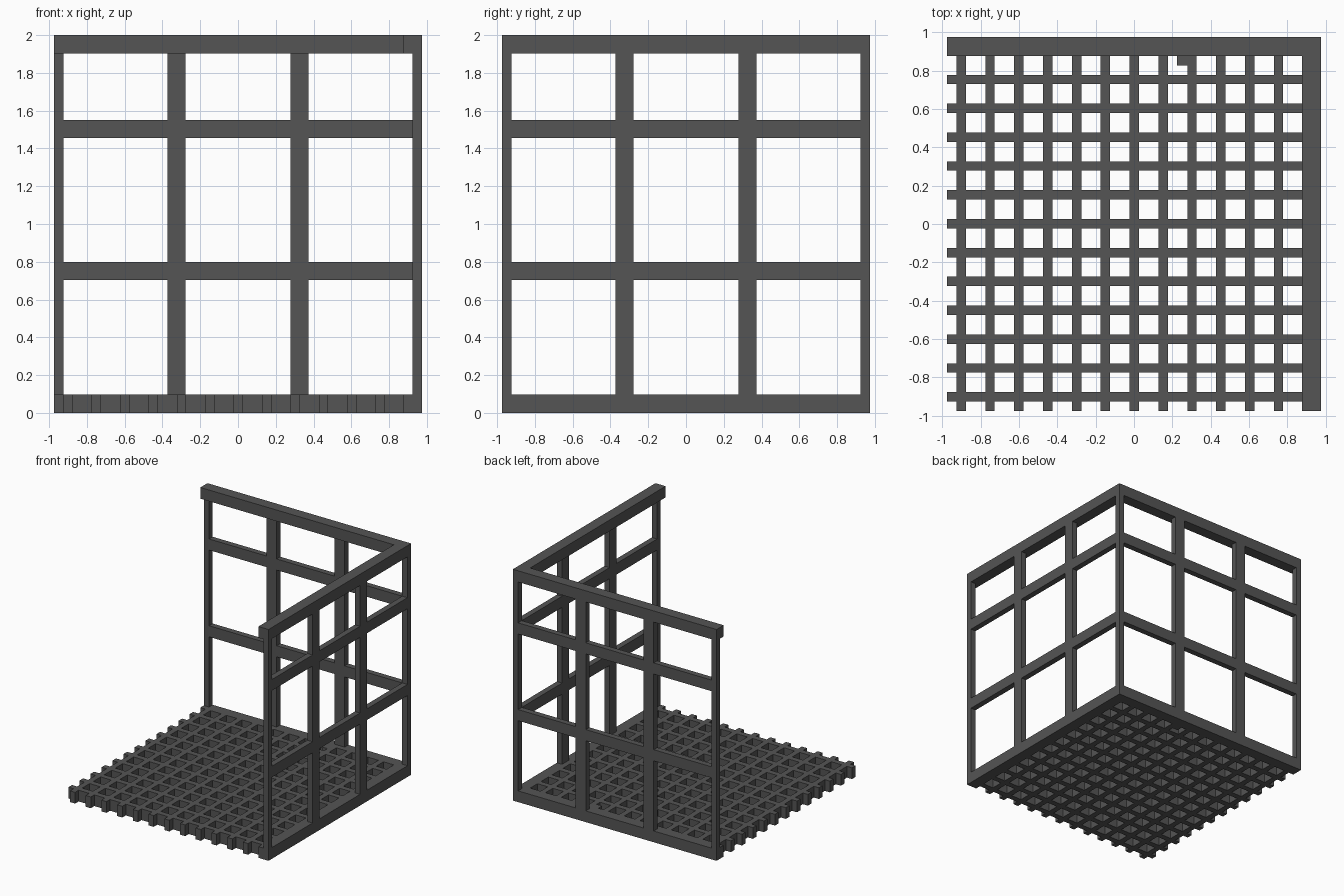
import bpy
import bmesh
from mathutils import Matrix, Vector

if "Cube" in bpy.data.objects:
    bpy.data.objects.remove(bpy.data.objects["Cube"], do_unlink=True)

H = 0.974          # half of the footprint
TOP = 2.0
RAIL = 0.097       # beam width
POST = 0.05        # thin section
IN = H - RAIL      # inner edge of the wide beams
THIN = H - POST    # inner edge of the thin frames

steel = bpy.data.materials.new("dark grey steel")
steel.use_nodes = True
COLOUR = (0.09, 0.09, 0.09, 1.0)
steel.diffuse_color = COLOUR
steel.node_tree.nodes["Principled BSDF"].inputs["Base Color"].default_value = COLOUR


def beams(name, boxes, turn=False):
    """One object from (min corner, max corner) boxes; turn swaps x and y."""
    bm = bmesh.new()
    for lo, hi in boxes:
        lo, hi = Vector(lo), Vector(hi)
        if turn:
            lo, hi = lo.yxz, hi.yxz
        mat = Matrix.Translation((lo + hi) / 2) @ Matrix.Diagonal((*(hi - lo), 1))
        bmesh.ops.create_cube(bm, size=1, matrix=mat)
    mesh = bpy.data.meshes.new(name)
    bm.to_mesh(mesh)
    bm.free()
    mesh.materials.append(steel)
    obj = bpy.data.objects.new(name, mesh)
    bpy.context.collection.objects.link(obj)
    return obj


# Two walls: the back one runs along x, the left one is its mirror across x = y
for side, turn in (("back", False), ("left", True)):
    end = IN if turn else H
    thin_end = THIN
    # Wide beams at floor and top, meeting at the corner
    beams(side + "_bottom_beam", [((-H, IN, 0), (end, H, RAIL))], turn)
    beams(side + "_top_beam", [((-H, IN, TOP - RAIL), (end, H, TOP))], turn)
    # Free end post
    beams(side + "_end_post", [((-H, THIN, RAIL), (-THIN, H, TOP - RAIL))], turn)
    # Middle uprights
    beams(side + "_uprights",
          [((x - 0.048, THIN, RAIL), (x + 0.048, H, TOP - RAIL)) for x in (-0.325, 0.325)],
          turn)
    # Cross rails
    beams(side + "_cross_rails",
          [((-THIN, THIN, z - 0.048), (thin_end, H, z + 0.048)) for z in (0.752, 1.502)],
          turn)

beams("corner_post", [((THIN, THIN, RAIL), (H, H, TOP - RAIL))])

# Floor grating: twelve bars each way
for name, turn in (("floor_bars_across", False), ("floor_bars_along", True)):
    beams(name,
          [((-H, c - 0.0245, 0), (IN, c + 0.0245, RAIL))
           for c in (-0.901 + 0.1504 * i for i in range(12))],
          turn)

# Small block in the grating beside the back beam
beams("floor_block", [((0.225, 0.825, 0), (0.28, IN, RAIL))])
